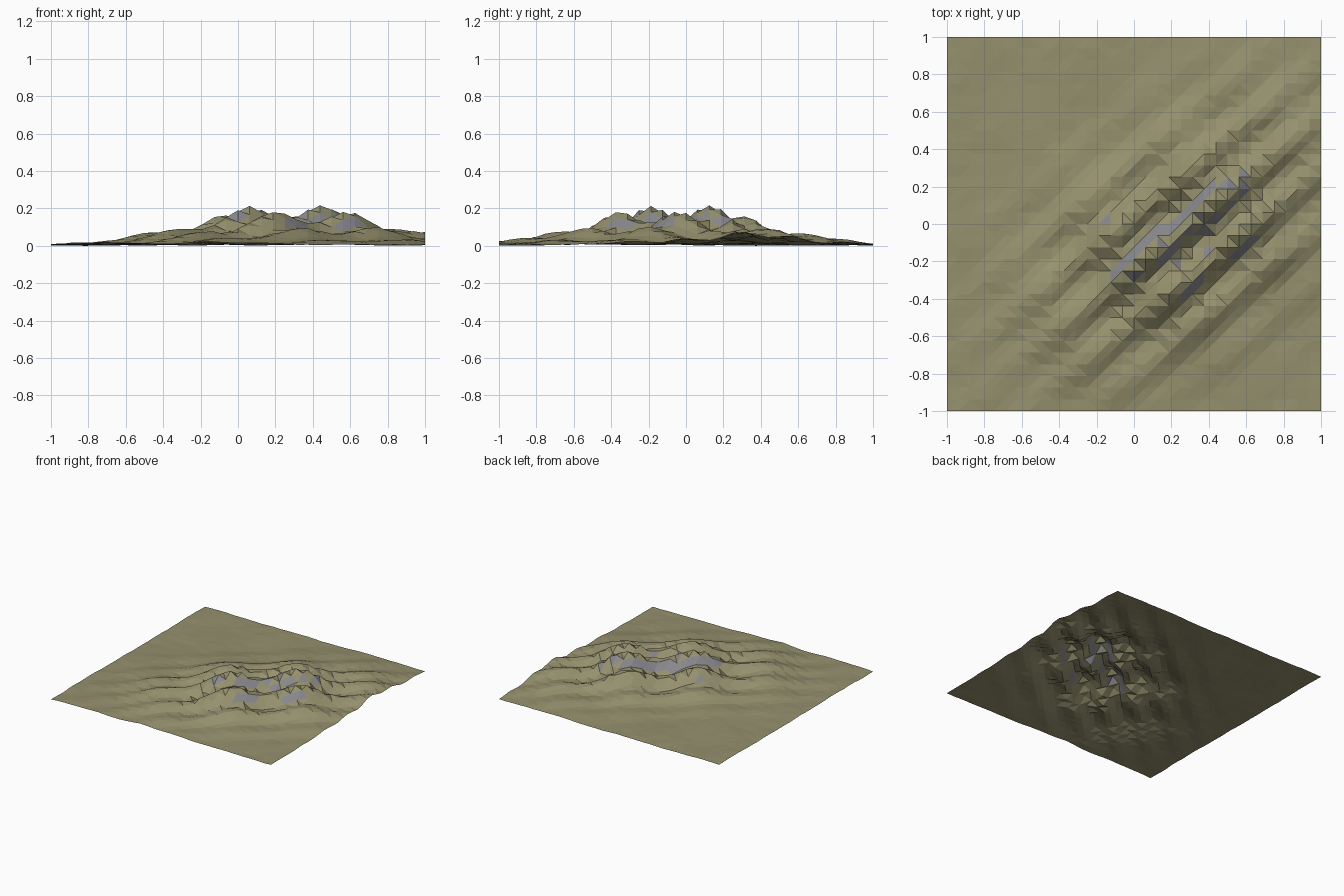
import bpy, bmesh
from math import cos, exp, tau
from mathutils import Vector, noise

if "Cube" in bpy.data.objects:
    bpy.data.objects.remove(bpy.data.objects["Cube"])

CELLS = 32
CENTRE = Vector((0.255, -0.03))     # middle of the hills
ALONG = Vector((0.775, 0.632))      # direction the ridges run
ACROSS = Vector((0.632, -0.775))
ROCK_FACES = 48


def material(name, colour):
    mat = bpy.data.materials.new(name)
    mat.diffuse_color = (*colour, 1)
    mat.use_nodes = True
    mat.node_tree.nodes["Principled BSDF"].inputs["Base Color"].default_value = mat.diffuse_color
    return mat


def height(x, y):
    p = Vector((x, y)) - CENTRE
    a, b = p.dot(ALONG), p.dot(ACROSS)
    # broad mound, longer along the ridges than across them
    mound = 0.238 * exp(-a * a / 0.63 - (b - 0.03) ** 2 / 0.21)
    # parallel ridges broken into separate peaks, with a slight wobble
    wobble = 0.015 * noise.noise(Vector((x * 5, y * 5, 3)))
    ripple = 0.60 + 0.20 * cos(tau * (b + wobble) / 0.229) - 0.20 * cos(tau * a / 0.555)
    # gentle unevenness of the plain
    rough = 0.007 * noise.noise(Vector((x * 3, y * 3, 7))) + 0.004 * noise.noise(Vector((x * 9, y * 9, 1)))
    return 0.02 + mound * ripple + rough


# terrain sheet
bm = bmesh.new()
bmesh.ops.create_grid(bm, x_segments=CELLS, y_segments=CELLS, size=1)
for v in bm.verts:
    v.co.z = height(v.co.x, v.co.y)
low = min(v.co.z for v in bm.verts)
for v in bm.verts:
    v.co.z -= low
bmesh.ops.triangulate(bm, faces=bm.faces[:])
bm.normal_update()

# steepest facets become bare rock
for f in sorted(bm.faces, key=lambda f: f.normal.z)[:ROCK_FACES]:
    f.material_index = 1

mesh = bpy.data.meshes.new("terrain")
bm.to_mesh(mesh)
bm.free()
mesh.materials.append(material("grass", (0.30, 0.28, 0.155)))
mesh.materials.append(material("rock", (0.25, 0.25, 0.27)))
bpy.context.collection.objects.link(bpy.data.objects.new("terrain", mesh))
